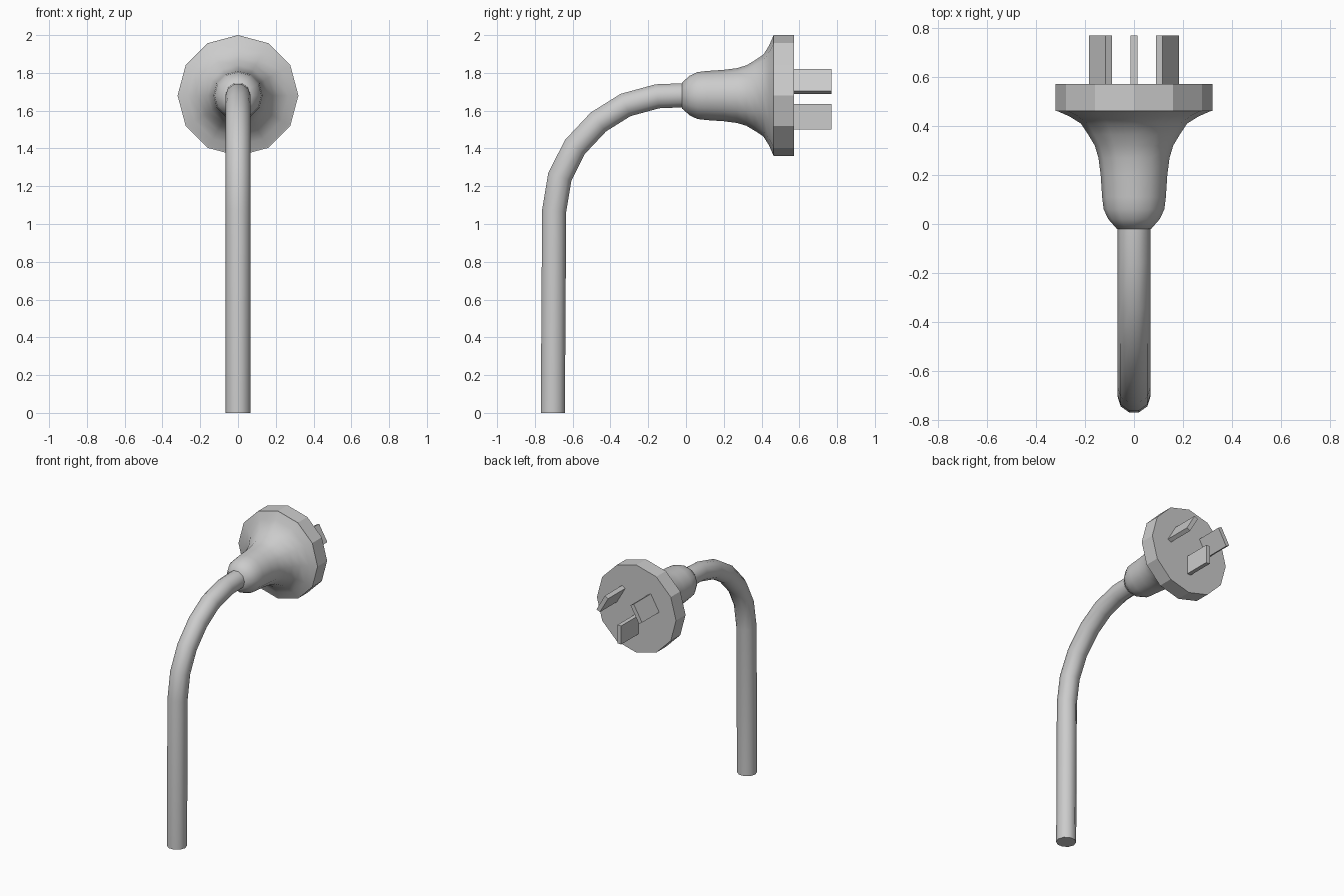
import bpy, bmesh, math
from mathutils import Vector, Matrix

if "Cube" in bpy.data.objects:
    bpy.data.objects.remove(bpy.data.objects["Cube"])

AXIS_Z = 1.68   # height of the plug axis


def finish(name, bm, smooth=None):
    bmesh.ops.recalc_face_normals(bm, faces=bm.faces)
    mesh = bpy.data.meshes.new(name)
    bm.to_mesh(mesh)
    bm.free()
    ob = bpy.data.objects.new(name, mesh)
    bpy.context.collection.objects.link(ob)
    if smooth:
        bpy.ops.object.select_all(action='DESELECT')
        ob.select_set(True)
        bpy.context.view_layer.objects.active = ob
        bpy.ops.object.shade_smooth_by_angle(angle=math.radians(smooth))
    return ob


def tube(name, path, radii, sides, offset, smooth):
    """Loft capped rings along a path in the YZ plane, mitred at each bend."""
    bm = bmesh.new()
    pts = [Vector((0, y, z)) for y, z in path]
    rings = []
    for i, p in enumerate(pts):
        a = (p - pts[i - 1]).normalized() if i else None
        b = (pts[i + 1] - p).normalized() if i < len(pts) - 1 else a
        t = ((a or b) + b).normalized()
        n = Vector((0, -t.z, t.y))
        mitre = 1 / t.dot(b)
        ring = []
        for k in range(sides):
            ang = 2 * math.pi * (k + offset) / sides
            ring.append(bm.verts.new(p + radii[i] * (
                Vector((math.sin(ang), 0, 0)) + n * math.cos(ang) * mitre)))
        rings.append(ring)
    for r, s in zip(rings, rings[1:]):
        for k in range(sides):
            j = (k + 1) % sides
            bm.faces.new((r[k], r[j], s[j], s[k]))
    bm.faces.new(rings[0])
    bm.faces.new(rings[-1])
    return finish(name, bm, smooth)


def blade(name, x, z, tilt):
    bm = bmesh.new()
    bmesh.ops.create_cube(bm, size=1, matrix=(
        Matrix.Translation((x, 0.66, z)) @ Matrix.Rotation(tilt, 4, 'Y')
        @ Matrix.Diagonal((0.03, 0.22, 0.135, 1))))
    return finish(name, bm)


# Cable: straight drop, then a bend into the plug
cable = [(-0.705, 0), (-0.698, 1.07), (-0.668, 1.25), (-0.588, 1.408),
         (-0.464, 1.54), (-0.32, 1.63), (-0.152, 1.676), (0.0, 1.682), (0.06, 1.682)]
tube("cable", cable, [0.067] * len(cable), 10, 0.5, 50)

# Flared plug body: (y, radius)
body = [(-0.02, 0.07), (0.02, 0.105), (0.06, 0.124), (0.11, 0.13), (0.2, 0.136),
        (0.27, 0.145), (0.32, 0.16), (0.365, 0.187), (0.41, 0.217),
        (0.44, 0.265), (0.463, 0.318)]
tube("plug_body", [(y, AXIS_Z) for y, r in body], [r for y, r in body], 12, 0, 50)

# Twelve-sided face plate
tube("face_plate", [(0.462, AXIS_Z), (0.572, AXIS_Z)], [0.32, 0.32], 12, 0, 20)

# Two slanted blades and the upright one below
for name, s in (("right_blade", 1), ("left_blade", -1)):
    blade(name, s * 0.137, 1.755, -s * math.radians(30))
blade("lower_blade", 0, 1.567, 0)
